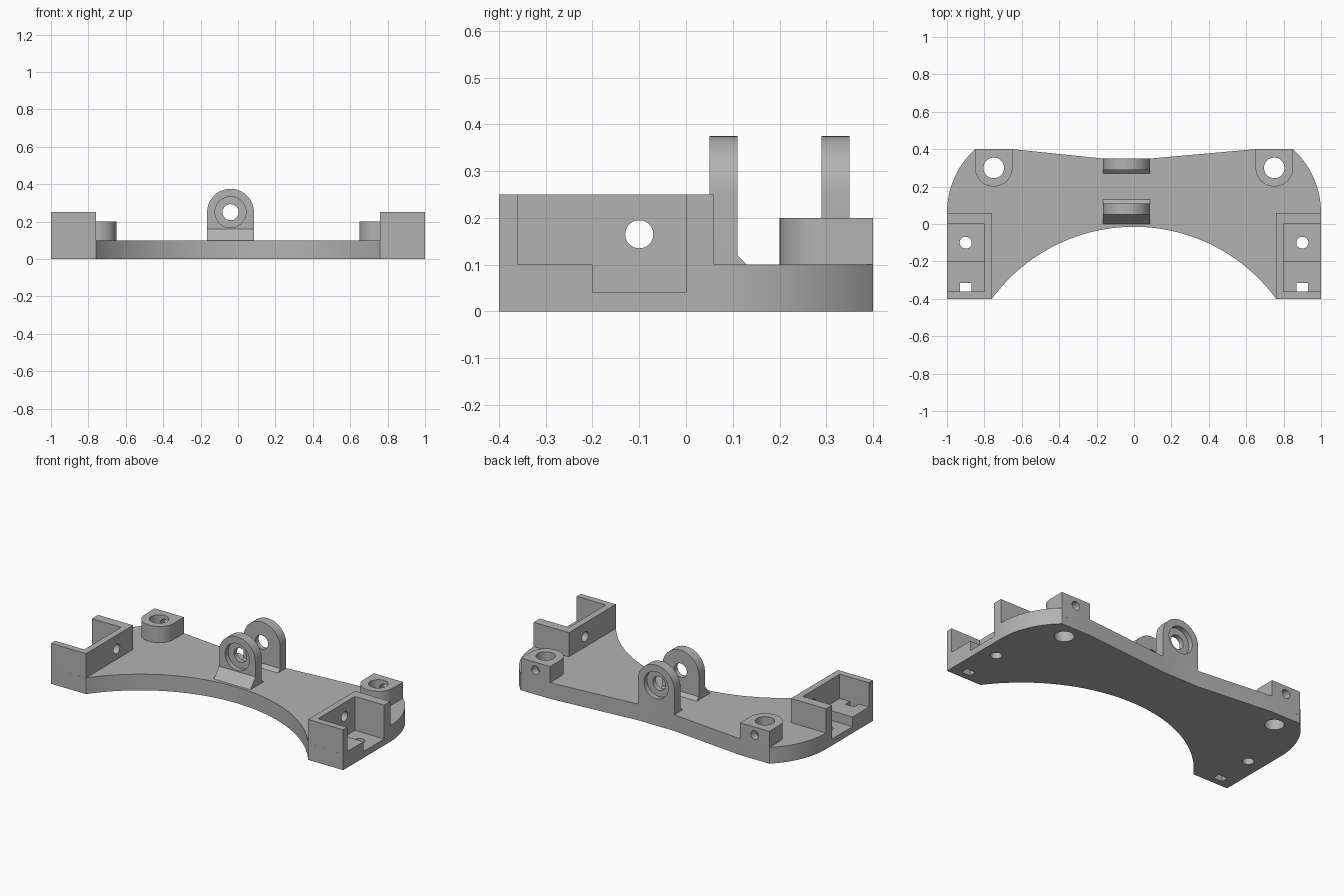
import bpy, bmesh
from math import sin, cos, pi, atan2, sqrt, radians

cube = bpy.data.objects.get("Cube")
if cube:
    bpy.data.objects.remove(cube, do_unlink=True)

grey = bpy.data.materials.new("grey plastic")
grey.use_nodes = True
COLOR = (0.45, 0.45, 0.45, 1)
grey.diffuse_color = COLOR
grey.node_tree.nodes["Principled BSDF"].inputs["Base Color"].default_value = COLOR


def arc(cx, cy, r, a0, a1, n):
    return [(cx + r * cos(a0 + (a1 - a0) * i / n), cy + r * sin(a0 + (a1 - a0) * i / n))
            for i in range(n + 1)]


def circle(cx, cy, r, n=40):
    return arc(cx, cy, r, 0, 2 * pi, n)[:-1]


def rect(a0, a1, b0, b1):
    return [(a0, b0), (a1, b0), (a1, b1), (a0, b1)]


def prism(name, pts, axis, lo, hi):
    """Extrude a 2D profile along an axis."""
    place = {"x": lambda a, b, h: (h, a, b),
             "y": lambda a, b, h: (a, h, b),
             "z": lambda a, b, h: (a, b, h)}[axis]
    bm = bmesh.new()
    rings = [[bm.verts.new(place(a, b, h)) for a, b in pts] for h in (lo, hi)]
    for ring in rings:
        bm.faces.new(ring)
    n = len(pts)
    for i in range(n):
        j = (i + 1) % n
        bm.faces.new((rings[0][i], rings[0][j], rings[1][j], rings[1][i]))
    bmesh.ops.recalc_face_normals(bm, faces=bm.faces)
    mesh = bpy.data.meshes.new(name)
    bm.to_mesh(mesh)
    bm.free()
    mesh.materials.append(grey)
    ob = bpy.data.objects.new(name, mesh)
    bpy.context.collection.objects.link(ob)
    return ob


# base plate with a concave front and rounded rear corners
R, CY = 0.942, -0.957
half = atan2(0.76, sqrt(R * R - 0.76 ** 2))
corner = atan2(0.34, 0.31)
outline = [(-1, -0.4)] + arc(0, CY, R, pi / 2 + half, pi / 2 - half, 64) + [(1, -0.4)]
outline += arc(0.54, 0.06, 0.46, 0, corner, 16) + [(0.65, 0.4), (0.085, 0.35)]
outline += [(-0.165, 0.35), (-0.65, 0.4)] + arc(-0.54, 0.06, 0.46, pi - corner, pi, 16)
plate = prism("mounting_bracket", outline, "z", 0, 0.1)

adds, cuts = [], []


def add(*args):
    adds.append(prism(*args))


def cut(*args):
    cuts.append(prism(*args))


for s, side in ((1, "left"), (-1, "right")):
    def span(a, b):
        return sorted((s * a, s * b))

    # end block with a stepped pocket open to the outside
    add(side + "_end_block", rect(*span(0.76, 1), -0.4, 0.06), "z", 0.04, 0.25)
    pocket = [(-0.36, 0.1), (-0.2, 0.1), (-0.2, 0.04), (0, 0.04), (0, 0.3), (-0.36, 0.3)]
    cut(side + "_pocket", pocket, "x", *span(0.8, 1.1))
    cut(side + "_wall_hole", circle(-0.1, 0.165, 0.03), "x", *span(0.7, 0.9))
    cut(side + "_floor_hole", circle(s * 0.9, -0.1, 0.032), "z", -0.1, 0.07)
    cut(side + "_slot", rect(*span(0.87, 0.93), -0.36, -0.315), "z", -0.1, 0.2)

    # rear boss with vertical bore and set-screw hole
    boss = arc(s * 0.75, 0.3, 0.1, pi, 2 * pi, 24) + [(s * 0.75 + 0.1, 0.4), (s * 0.75 - 0.1, 0.4)]
    add(side + "_boss", boss, "z", 0.05, 0.2)
    cut(side + "_boss_bore", circle(s * 0.75, 0.3, 0.055), "z", -0.1, 0.3)
    cut(side + "_screw_hole", circle(s * 0.75, 0.15, 0.027), "y", 0.3, 0.5)

# pair of pivot lugs with outward counterbores
LX, LW, LZ = -0.04, 0.125, 0.25
lug = arc(LX, LZ, LW, 0, pi, 32) + [(LX - LW, 0.05), (LX + LW, 0.05)]
for name, y0, y1, c0, c1 in (("front", 0.05, 0.11, 0, 0.08), ("rear", 0.29, 0.35, 0.32, 0.4)):
    add(name + "_lug", lug, "y", y0, y1)
    cut(name + "_lug_hole", circle(LX, LZ, 0.043), "y", y0 - 0.03, y1 + 0.03)
    cut(name + "_counterbore", circle(LX, LZ, 0.083), "y", c0, c1)

# chamfered feet of the lugs: outer toe, heel, height
for name, toe, heel, height in (("front_lug_ramp", 0, 0.05, 0.06),
                                ("front_lug_fillet", 0.13, 0.11, 0.02),
                                ("rear_lug_fillet", 0.27, 0.29, 0.02)):
    inner = heel + (0.02 if heel > toe else -0.02)
    foot = [(toe, 0.05), (toe, 0.1), (heel, 0.1 + height), (inner, 0.1 + height), (inner, 0.05)]
    add(name, foot, "x", LX - LW, LX + LW)

# combine everything into one solid
for group, operation in ((adds, "UNION"), (cuts, "DIFFERENCE")):
    for ob in group:
        ob.hide_render = True
        mod = plate.modifiers.new(ob.name, "BOOLEAN")
        mod.operation, mod.solver, mod.object = operation, "EXACT", ob

depsgraph = bpy.context.evaluated_depsgraph_get()
solid = bpy.data.meshes.new_from_object(plate.evaluated_get(depsgraph))
plate.modifiers.clear()
plate.data = solid
solid.name = "mounting_bracket"
for ob in adds + cuts:
    bpy.data.objects.remove(ob, do_unlink=True)

# tidy flat areas and shade
bm = bmesh.new()
bm.from_mesh(solid)
bmesh.ops.remove_doubles(bm, verts=bm.verts, dist=0.0001)
bmesh.ops.dissolve_limit(bm, angle_limit=radians(0.2), verts=bm.verts, edges=bm.edges)
bmesh.ops.triangulate(bm, faces=[f for f in bm.faces if len(f.verts) > 4])
bm.to_mesh(solid)
bm.free()
bpy.ops.object.select_all(action="DESELECT")
plate.select_set(True)
bpy.context.view_layer.objects.active = plate
bpy.ops.object.shade_smooth_by_angle(angle=radians(25))
